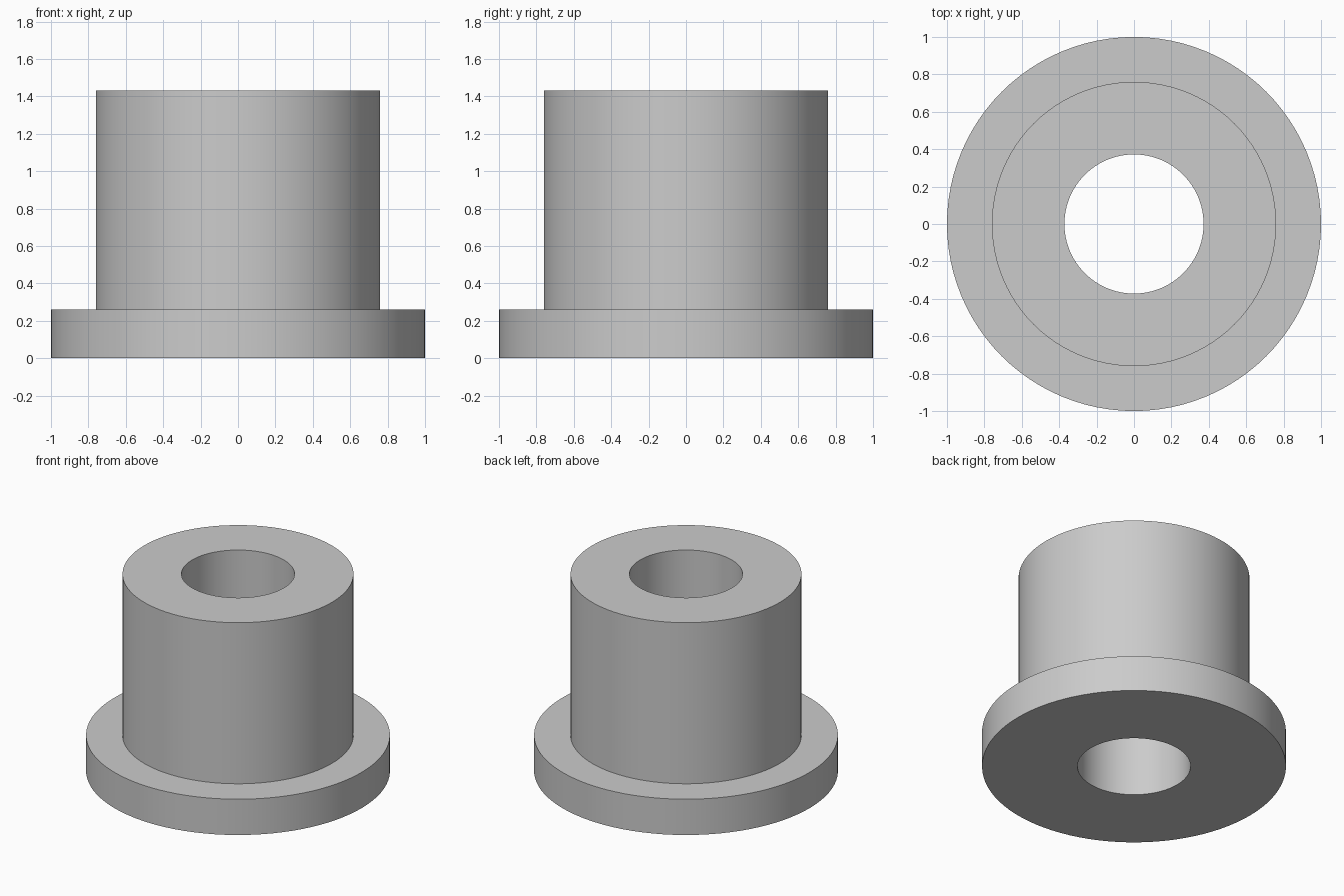
import bpy
import bmesh
from math import cos, sin, tau, radians

cube = bpy.data.objects.get("Cube")
if cube:
    bpy.data.objects.remove(cube, do_unlink=True)

SEGMENTS = 96
BORE, BARREL, FLANGE = 0.372, 0.76, 1.0
FLANGE_TOP, HEIGHT = 0.26, 1.43

# Single grey metal
metal = bpy.data.materials.new("grey_metal")
metal.use_nodes = True
grey = (0.6, 0.6, 0.6, 1.0)
metal.diffuse_color = grey
metal.node_tree.nodes["Principled BSDF"].inputs["Base Color"].default_value = grey


def lathe(name, profile):
    """Revolve a closed (radius, z) profile around the z axis."""
    bm = bmesh.new()
    rings = [[bm.verts.new((r * cos(tau * i / SEGMENTS), r * sin(tau * i / SEGMENTS), z))
              for i in range(SEGMENTS)] for r, z in profile]
    for lower, upper in zip(rings, rings[1:] + rings[:1]):
        for i in range(SEGMENTS):
            j = (i + 1) % SEGMENTS
            bm.faces.new((lower[i], lower[j], upper[j], upper[i]))
    bmesh.ops.recalc_face_normals(bm, faces=bm.faces)
    mesh = bpy.data.meshes.new(name)
    bm.to_mesh(mesh)
    bm.free()
    mesh.materials.append(metal)
    obj = bpy.data.objects.new(name, mesh)
    bpy.context.collection.objects.link(obj)
    return obj


# Flanged bushing: wide base flange, tall barrel, through bore
bushing = lathe("flanged_bushing", [
    (BORE, 0), (FLANGE, 0), (FLANGE, FLANGE_TOP),
    (BARREL, FLANGE_TOP), (BARREL, HEIGHT), (BORE, HEIGHT),
])

# Smooth walls, crisp rims
bpy.ops.object.select_all(action="DESELECT")
bushing.select_set(True)
bpy.context.view_layer.objects.active = bushing
bpy.ops.object.shade_smooth_by_angle(angle=radians(30))
